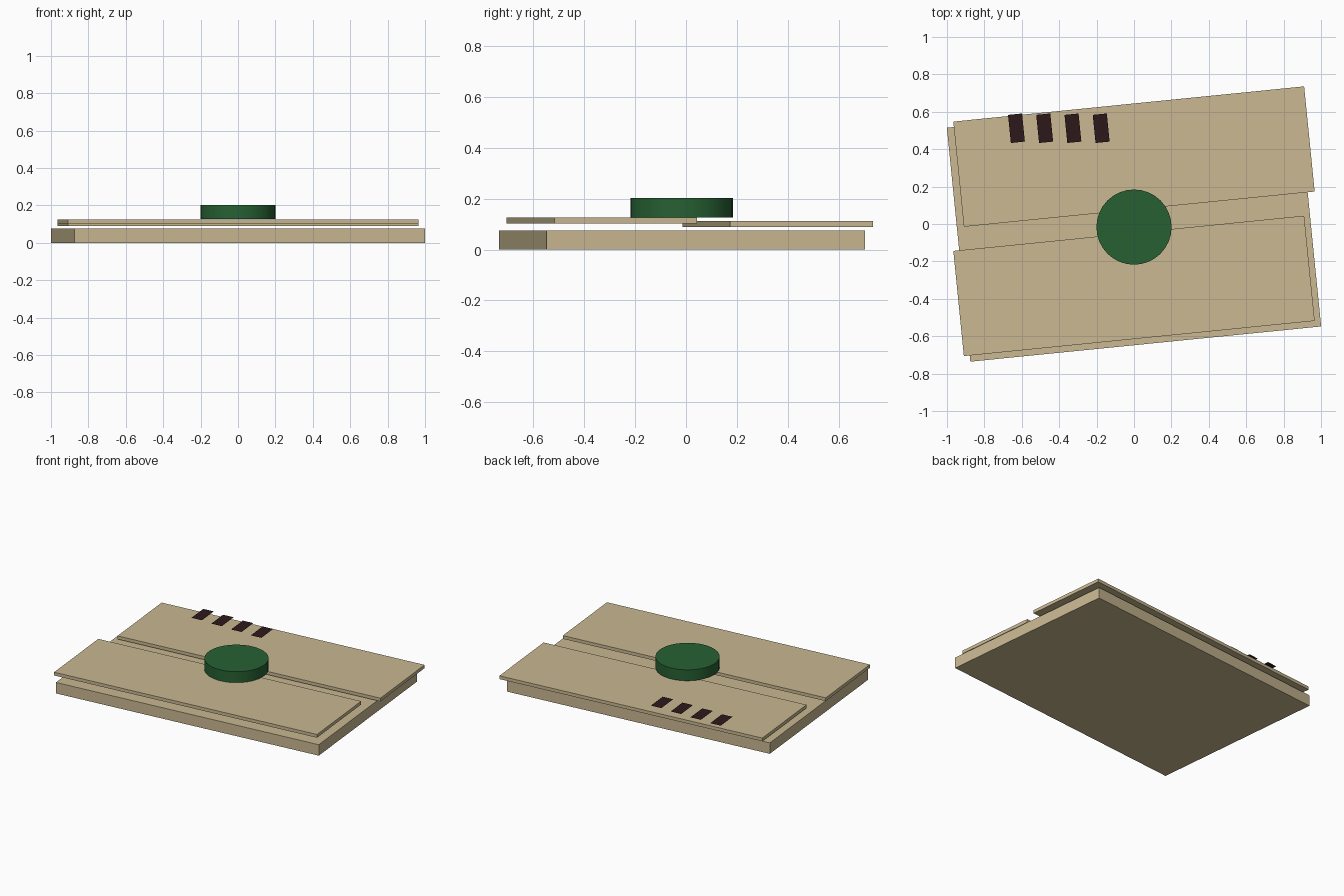
import bpy
from mathutils import Matrix

cube = bpy.data.objects.get("Cube")
if cube:
    bpy.data.objects.remove(cube, do_unlink=True)

TILT = 0.1  # whole package is turned slightly on the ground
Y0 = -0.0165


def material(name, rgb):
    m = bpy.data.materials.new(name)
    m.use_nodes = True
    color = [(c / 255) ** 2.2 for c in rgb] + [1]
    m.diffuse_color = color
    m.node_tree.nodes["Principled BSDF"].inputs["Base Color"].default_value = color
    return m


tan = material("tan paper", (200, 183, 144))
green = material("dark green wax", (43, 96, 54))
brown = material("dark brown ink", (49, 31, 33))


def finish(name, mat):
    ob = bpy.context.object
    ob.name = name
    ob.data.materials.append(mat)
    return ob


def slab(name, size, y, z_low, mat):
    bpy.ops.mesh.primitive_cube_add(size=1, location=(0, y, z_low + size[2] / 2))
    ob = finish(name, mat)
    ob.data.transform(Matrix.Diagonal((*size, 1)))
    ob.rotation_euler.z = TILT
    return ob


# Body and the two overlapping flaps
LENGTH = 1.885
slab("base", (LENGTH, 1.257, 0.0755), Y0, 0, tan)
slab("back_flap", (LENGTH, 0.565, 0.0226), 0.3605, 0.0895, tan)
slab("front_flap", (LENGTH, 0.565, 0.0226), -0.331, 0.103, tan)

# Round seal
bpy.ops.mesh.primitive_cylinder_add(vertices=32, radius=0.201, depth=0.0755,
                                    location=(0, Y0, 0.1645))
finish("seal", green)
bpy.ops.object.shade_smooth_by_angle()

# Row of flat ink marks
for i in range(4):
    bpy.ops.mesh.primitive_plane_add(size=1, location=(-0.6285 + 0.151 * i, 0.512, 0.133))
    mark = finish(f"ink_mark_{i + 1}", brown)
    mark.data.transform(Matrix.Diagonal((0.0755, 0.151, 1, 1)))
    mark.rotation_euler.z = TILT
